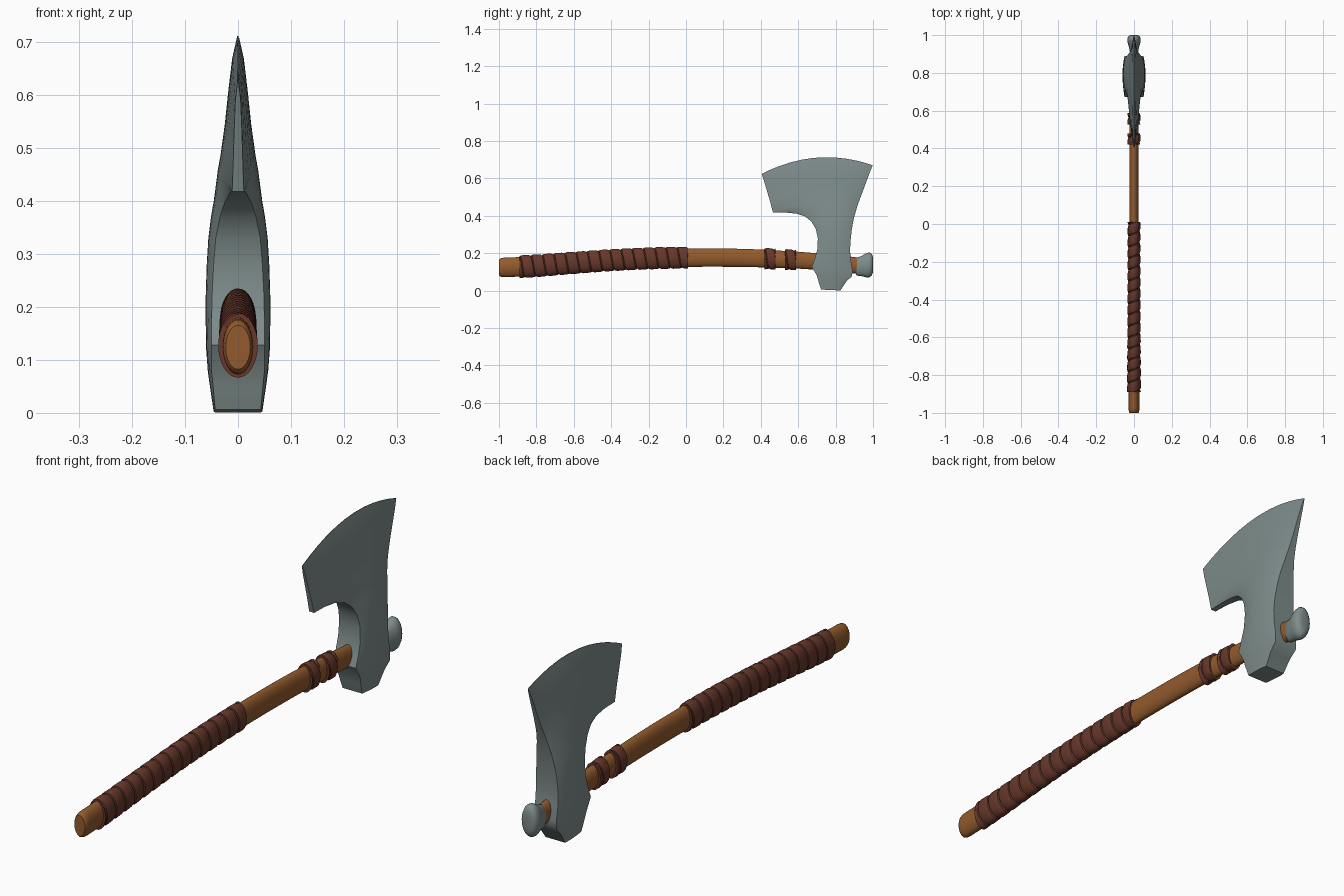
import bpy, bmesh, math

if "Cube" in bpy.data.objects:
    bpy.data.objects.remove(bpy.data.objects["Cube"])


def material(name, rgb):
    m = bpy.data.materials.new(name)
    m.diffuse_color = (*rgb, 1)
    m.use_nodes = True
    m.node_tree.nodes["Principled BSDF"].inputs["Base Color"].default_value = m.diffuse_color
    return m


STEEL = material("grey steel", (0.21, 0.265, 0.26))
WOOD = material("brown wood", (0.29, 0.105, 0.026))
LEATHER = material("dark red leather", (0.135, 0.039, 0.024))


def loft(name, rings, mat, closed=True, caps=True, angle=40):
    """Join equal-length rings of points with quads."""
    bm = bmesh.new()
    vs = [[bm.verts.new(p) for p in r] for r in rings]
    n = len(rings[0])
    for a, b in zip(vs, vs[1:]):
        for i in range(n if closed else n - 1):
            j = (i + 1) % n
            bm.faces.new((a[i], a[j], b[j], b[i]))
    if caps:
        bm.faces.new(vs[0])
        bm.faces.new(vs[-1])
    bmesh.ops.remove_doubles(bm, verts=bm.verts, dist=1e-5)
    bmesh.ops.recalc_face_normals(bm, faces=bm.faces)
    me = bpy.data.meshes.new(name)
    bm.to_mesh(me)
    bm.free()
    me.materials.append(mat)
    ob = bpy.data.objects.new(name, me)
    bpy.context.collection.objects.link(ob)
    bpy.context.view_layer.objects.active = ob
    ob.select_set(True)
    bpy.ops.object.shade_smooth_by_angle(angle=math.radians(angle))
    ob.select_set(False)
    return ob


# handle stations: y, centre z, half width, half height
PATH = [(-1.0, .124, .029, .052), (-.85, .130, .028, .052), (-.65, .145, .027, .051),
        (-.4, .163, .026, .050), (-.15, .174, .025, .050), (.1, .177, .025, .049),
        (.35, .174, .025, .048), (.6, .163, .024, .045), (.8, .148, .023, .044),
        (.94, .132, .022, .044)]


def station(y):
    """Smoothly interpolated handle section at y."""
    y = min(max(y, PATH[0][0]), PATH[-1][0])
    k = max(i for i in range(len(PATH) - 1) if PATH[i][0] <= y)
    t = (y - PATH[k][0]) / (PATH[k + 1][0] - PATH[k][0])
    p = [PATH[min(max(i, 0), len(PATH) - 1)] for i in (k - 1, k, k + 1, k + 2)]
    return [b + .5 * t * (c - a + t * (2 * a - 5 * b + 4 * c - d + t * (3 * (b - c) + d - a)))
            for a, b, c, d in list(zip(*p))[1:]]


def oval(y, cz, hx, hz, n=32):
    return [(hx * math.sin(2 * math.pi * i / n), y, cz + hz * math.cos(2 * math.pi * i / n))
            for i in range(n)]


# wooden handle with a rounded butt
rings = []
for y, s in [(-1, .8), (-.995, .91), (-.985, .98), (-.97, 1)]:
    cz, hx, hz = station(y)
    rings.append(oval(y, cz, hx * s, hz * s))
rings += [oval(-.94 + 1.88 * i / 50, *station(-.94 + 1.88 * i / 50)) for i in range(51)]
loft("handle", rings, WOOD)


def wrap(name, y0, y1, pitch, thick):
    """Leather strip wound around the handle, trimmed to y0..y1."""
    steps = 32
    total = int(((y1 - y0) / pitch + 1) * steps)
    rings = []
    for i in range(total + 1):
        a = 2 * math.pi * i / steps
        start = y0 - pitch + pitch * i / steps
        ring = []
        for f, h in [(0, -.2), (.05, .65), (.2, 1), (.75, .9), (.93, .6), (1.0, -.2)]:
            y = min(max(start + f * pitch, y0), y1)
            cz, hx, hz = station(y)
            ring.append(((hx + thick * h) * math.sin(a), y, cz + (hz + thick * h) * math.cos(a)))
        rings.append(ring)
    loft(name, rings, LEATHER, closed=False, caps=False)


wrap("grip_wrap", -.89, .01, .06, .009)
wrap("lower_collar", .42, .478, .05, .010)
wrap("upper_collar", .528, .588, .05, .010)

# steel cap on the end of the handle
CAP = [(.908, .128, .019, .042), (.915, .129, .023, .049), (.935, .131, .026, .052),
       (.953, .134, .032, .060), (.968, .136, .035, .066), (.982, .138, .035, .066),
       (.993, .139, .031, .058), (.999, .139, .022, .043), (1.0, .139, .01, .02)]
loft("end_cap", [oval(*s) for s in CAP], STEEL, angle=60)

# axe head rows: left y, z, right y, z, middle, left edge and right edge half thickness
HEAD = [(.722, .006, .825, .001, .046, .043, .043), (.708, .05, .858, .05, .053, .047, .047),
        (.700, .08, .888, .078, .057, .050, .050), (.672, .128, .890, .112, .060, .050, .050),
        (.688, .17, .880, .17, .061, .050, .050), (.702, .22, .877, .22, .061, .049, .049),
        (.705, .28, .881, .28, .059, .046, .046), (.694, .33, .887, .33, .056, .042, .040),
        (.670, .37, .894, .37, .051, .034, .034), (.636, .397, .901, .40, .046, .025, .029),
        (.590, .412, .908, .425, .042, .017, .024), (.530, .418, .917, .455, .038, .013, .019),
        (.465, .418, .928, .485, .033, .011, .015), (.450, .475, .945, .53, .025, .009, .011),
        (.431, .54, .965, .585, .018, .007, .008), (.416, .59, .984, .635, .011, .005, .005),
        (.405, .625, .998, .67, .001, .001, .001)]
COLS = [0, .03, .08, .16, .26, .36, .46, .56, .66, .76, .85, .92, .97, 1]
rings = []
for k, (ly, lz, ry, rz, mid, le, re) in enumerate(HEAD):
    peak = (.79 - ly) / (ry - ly)
    bulge = .064 * max(0, (k - 9) / 7)
    side = []
    for u in COLS:
        s, e = (u / peak, le) if u < peak else ((1 - u) / (1 - peak), re)
        half = e + (mid - e) * (1 - (1 - s) ** 2.3)
        side.append((half, ly + (ry - ly) * u, lz + (rz - lz) * u + bulge * 4 * u * (1 - u)))
    rings.append(side + [(-x, y, z) for x, y, z in reversed(side)])
loft("axe_head", rings, STEEL, angle=45)
